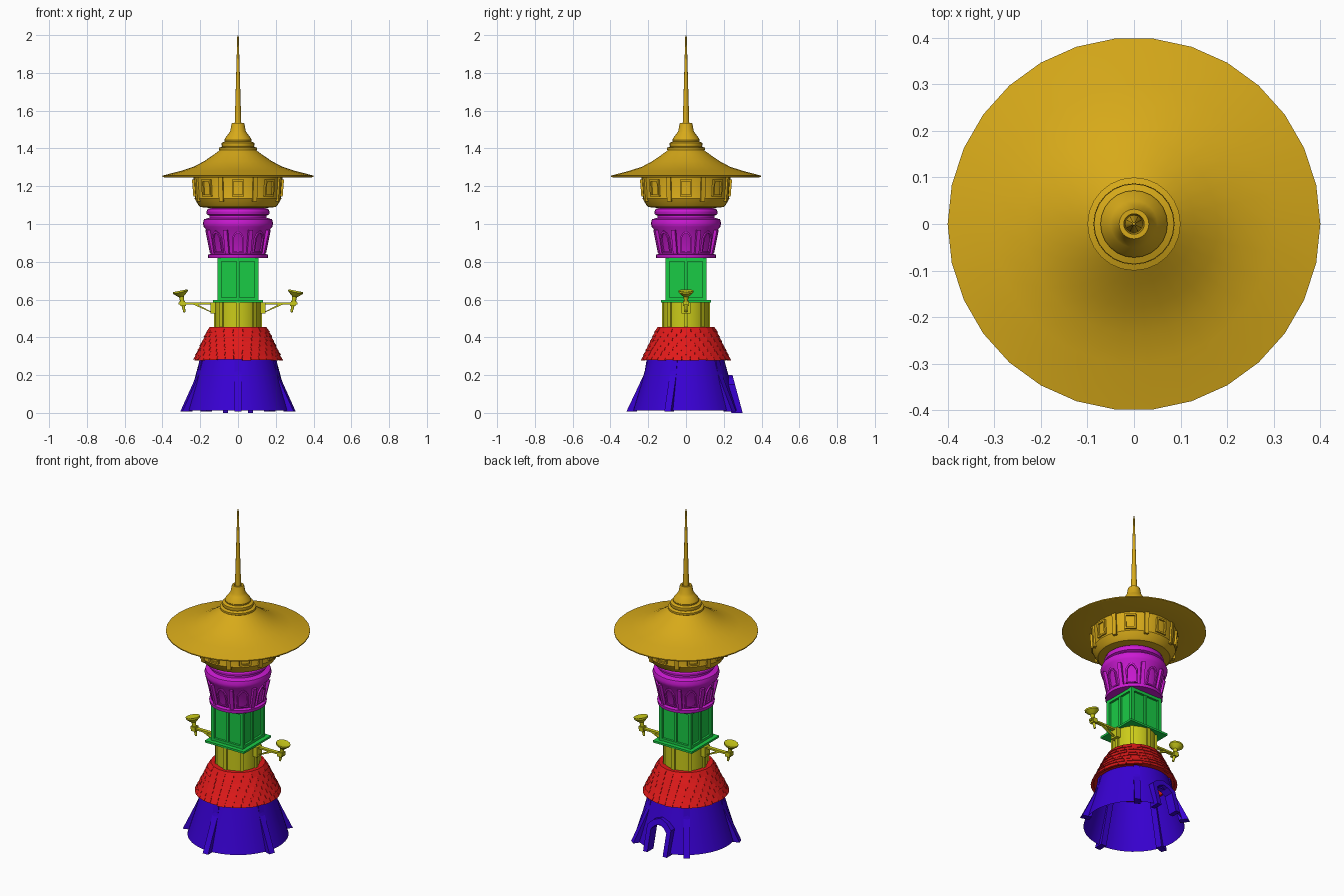
import bpy, bmesh, math, random
from mathutils import Vector, Matrix

if "Cube" in bpy.data.objects:
    bpy.data.objects.remove(bpy.data.objects["Cube"])
random.seed(4)
FRONT, BACK = -90, 90


def material(name, col):
    m = bpy.data.materials.new(name)
    m.diffuse_color = (*col, 1)
    m.use_nodes = True
    m.node_tree.nodes["Principled BSDF"].inputs["Base Color"].default_value = m.diffuse_color
    return m


BLUE = material("blue", (0.04, 0.0, 0.65))
RED = material("red", (0.75, 0.01, 0.01))
YELLOW = material("yellow", (0.6, 0.6, 0.01))
GREEN = material("green", (0.01, 0.6, 0.06))
MAGENTA = material("magenta", (0.6, 0.01, 0.65))
GOLD = material("gold", (0.68, 0.4, 0.01))


def finish(name, bm, mat, smooth=False):
    bmesh.ops.recalc_face_normals(bm, faces=bm.faces)
    me = bpy.data.meshes.new(name)
    bm.to_mesh(me)
    bm.free()
    ob = bpy.data.objects.new(name, me)
    me.materials.append(mat)
    bpy.context.collection.objects.link(ob)
    if smooth:
        bpy.ops.object.select_all(action='DESELECT')
        ob.select_set(True)
        bpy.context.view_layer.objects.active = ob
        bpy.ops.object.shade_smooth_by_angle(angle=math.radians(30))
    return ob


def polar(r, t, z, deg):
    """Point at radius r, sideways offset t, height z, facing angle deg."""
    a = math.radians(deg)
    return (r * math.cos(a) - t * math.sin(a), r * math.sin(a) + t * math.cos(a), z)


def spin(bm, profile, segs):
    rings = []
    for r, z in profile:
        if r == 0:
            rings.append([bm.verts.new((0, 0, z))] * segs)
        else:
            rings.append([bm.verts.new(polar(r, 0, z, 360 * i / segs)) for i in range(segs)])
    for a, b in zip(rings, rings[1:]):
        for i in range(segs):
            j = (i + 1) % segs
            bm.faces.new(dict.fromkeys((a[i], a[j], b[j], b[i])))


def lathe(name, profile, segs, mat):
    bm = bmesh.new()
    spin(bm, profile, segs)
    return finish(name, bm, mat, True)


def slab(bm, profile, width, deg):
    """Outline in (radius, z), extruded sideways by width."""
    sides = [[bm.verts.new(polar(r, s * width / 2, z, deg)) for r, z in profile] for s in (-1, 1)]
    bm.faces.new(sides[0])
    bm.faces.new(sides[1][::-1])
    for i in range(len(profile)):
        j = (i + 1) % len(profile)
        bm.faces.new((sides[0][i], sides[0][j], sides[1][j], sides[1][i]))


def frame(bm, inner, outer, radius, depth, deg, closed):
    """Band between two (sideways, z) outlines, standing on a sloped wall."""
    def loop(pts, d):
        return [bm.verts.new(polar(radius(z) + d, t, z, deg)) for t, z in pts]
    loops = [loop(inner, -depth), loop(inner, 0), loop(outer, 0), loop(outer, -depth)]
    n = len(inner)
    for k in range(4):
        a, b = loops[k], loops[(k + 1) % 4]
        for i in range(n if closed else n - 1):
            j = (i + 1) % n
            bm.faces.new((a[i], a[j], b[j], b[i]))
    if not closed:
        bm.faces.new([l[0] for l in loops])
        bm.faces.new([l[-1] for l in loops])


def arch(w, z0, z1, z2):
    return [(-w, z0), (-w, z1), (-w * .55, (z1 + 2 * z2) / 3), (0, z2),
            (w * .55, (z1 + 2 * z2) / 3), (w, z1), (w, z0)]


# Base: open cone with a doorway at the back
bm = bmesh.new()
spin(bm, [(.28, .012), (.238, .15), (.2, .29)], 48)
hole = [f for f in bm.faces if abs(f.calc_center_median().x) < .06
        and f.calc_center_median().y > 0 and f.calc_center_median().z < .14]
bmesh.ops.delete(bm, geom=hole, context='FACES')
finish("base_wall", bm, BLUE, True)
bm = bmesh.new()
for k in range(5):
    slab(bm, [(.26, .008), (.315, .008), (.262, .12), (.22, .21), (.208, .285), (.19, .285)],
         .036, FRONT + 72 * k)
finish("base_buttresses", bm, BLUE)
bm = bmesh.new()
frame(bm, arch(.052, 0, .13, .165), arch(.08, 0, .15, .2), lambda z: .3 - .27 * z, .06, BACK, False)
finish("door_frame", bm, BLUE)

# Shingled skirt roof
lathe("skirt_roof_core", [(.19, .284), (.23, .284), (.15, .452), (.10, .452)], 40, RED)
bm = bmesh.new()
for row in range(7):
    z, r = .28 + row * .0243, .228 - row * .0117
    n = 32 - row * 2
    for i in range(n):
        d = random.uniform(-.003, .003)
        slab(bm, [(r - .004, z + d), (r + .011, z + d), (r - .008, z + .029), (r - .018, z + .029)],
             2 * math.pi * (r + .008) / n * .95, 360 * (i + .5 * (row % 2)) / n)
finish("skirt_shingles", bm, RED)

# Lower drum with pilasters
lathe("lower_drum", [(.12, .44), (.12, .592)], 32, YELLOW)
bm = bmesh.new()
for k in range(8):
    slab(bm, [(.11, .445), (.128, .445), (.128, .59), (.11, .59)], .022, 45 * k)
finish("drum_pilasters", bm, YELLOW)

# Torch brackets on both sides
for side, deg in (("right", 0), ("left", 180)):
    bm = bmesh.new()
    slab(bm, [(.12, .525), (.146, .525), (.146, .585), (.12, .585)], .05, deg)
    slab(bm, [(.13, .574), (.315, .574), (.315, .584), (.13, .584)], .022, deg)
    slab(bm, [(.14, .535), (.15, .535), (.24, .575), (.215, .575)], .014, deg)
    slab(bm, [(.275, .565), (.305, .565), (.31, .592), (.28, .592)], .034, deg)
    finish(side + "_bracket", bm, YELLOW)
    torch = lathe(side + "_torch", [(0, 0), (.006, .002), (.013, .085), (.024, .093), (.04, .108),
                                    (.04, .117), (.03, .117), (0, .108)], 12, YELLOW)
    s = 1 if deg == 0 else -1
    torch.matrix_world = Matrix.Translation((s * .283, 0, .532)) @ Matrix.Rotation(s * .2, 4, 'Y')

# Square timber storey
bm = bmesh.new()


def box(bm, x0, x1, y0, y1, z0, z1):
    m = Matrix.Translation(((x0 + x1) / 2, (y0 + y1) / 2, (z0 + z1) / 2))
    bmesh.ops.create_cube(bm, size=1, matrix=m @ Matrix.Diagonal((x1 - x0, y1 - y0, z1 - z0, 1)))


box(bm, -.093, .093, -.093, .093, .59, .83)
box(bm, -.132, .132, -.132, .132, .585, .597)
for sx in (-1, 1):
    for sy in (-1, 1):
        x, y = sx * .098, sy * .098
        box(bm, x - .01, x + .01, y - .01, y + .01, .59, .82)
for k in range(4):
    d = 90 * k
    slab(bm, [(.09, .595), (.104, .595), (.104, .82), (.09, .82)], .016, d)
    slab(bm, [(.09, .595), (.106, .595), (.106, .612), (.09, .612)], .2, d)
    slab(bm, [(.09, .802), (.106, .802), (.106, .82), (.09, .82)], .2, d)
finish("timber_storey", bm, GREEN)

# Flared storey with arched windows
lathe("flared_storey", [(.09, .82), (.158, .82), (.16, .838), (.14, .842), (.165, .965), (.182, .985),
                        (.186, 1.005), (.18, 1.025), (.152, 1.033), (.152, 1.045), (.165, 1.05),
                        (.167, 1.065), (.16, 1.08), (.14, 1.085)], 32, MAGENTA)
bm = bmesh.new()
for k in range(8):
    d = FRONT + 45 * k
    frame(bm, arch(.024, .855, .925, .953), arch(.032, .848, .93, .965),
          lambda z: .148 + (z - .842) * .2, .02, d, True)
    slab(bm, [(.13, .84), (.153, .84), (.182, .968), (.15, .968)], .022, d + 22.5)
finish("flared_windows_and_ribs", bm, MAGENTA)

# Lookout room
lathe("lookout_room", [(.13, 1.083), (.2, 1.09), (.21, 1.1), (.226, 1.128), (.23, 1.135), (.228, 1.14),
                       (.236, 1.25)], 32, GOLD)
bm = bmesh.new()
for k in range(8):
    d = FRONT + 45 * k
    rect = [[(-w, a), (-w, b), (w, b), (w, a)] for w, a, b in ((.023, 1.155, 1.225), (.033, 1.145, 1.235))]
    frame(bm, rect[0], rect[1], lambda z: .236 + (z - 1.14) * .08, .02, d, True)
    slab(bm, [(.21, 1.12), (.236, 1.12), (.245, 1.25), (.22, 1.25)], .024, d + 22.5)
finish("lookout_windows_and_ribs", bm, GOLD)

# Wide brimmed roof, stepped finial and spire
lathe("brim_roof", [(.22, 1.25), (.39, 1.247), (.4, 1.25), (.4, 1.256), (.3, 1.282), (.235, 1.303),
                    (.18, 1.332), (.13, 1.366), (.095, 1.392)], 30, GOLD)
lathe("finial", [(.09, 1.386), (.1, 1.393), (.1, 1.404), (.084, 1.41), (.087, 1.418), (.086, 1.43),
                 (.07, 1.436), (.072, 1.445), (.068, 1.455), (.05, 1.478), (.041, 1.492),
                 (.035, 1.525), (.032, 1.534), (.022, 1.534), (.018, 1.5)], 24, GOLD)
lathe("spire", [(.02, 1.49), (.017, 1.54), (.01, 1.78), (.004, 1.99), (0, 2.0)], 12, GOLD)
